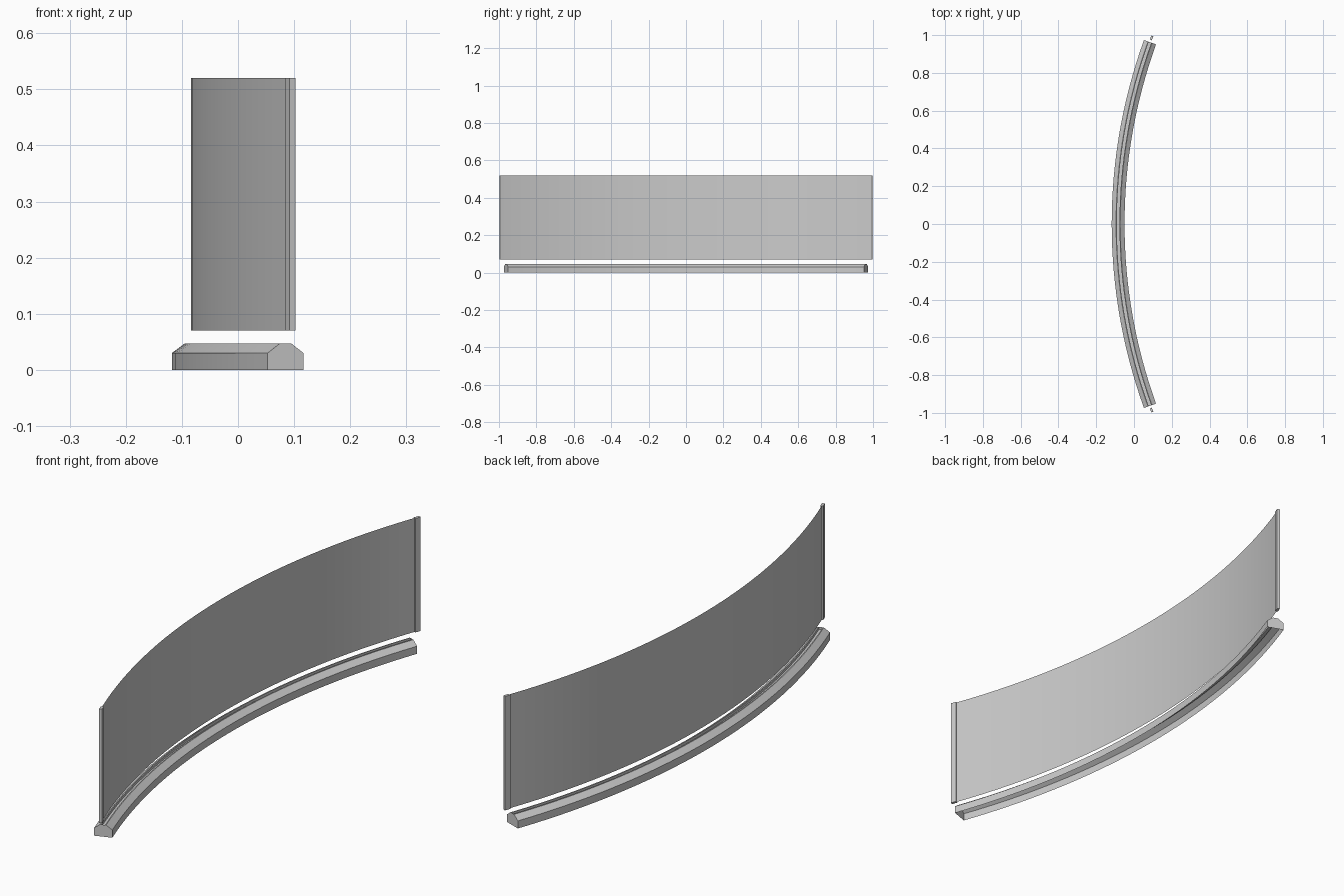
import bpy, bmesh, math

if "Cube" in bpy.data.objects:
    bpy.data.objects.remove(bpy.data.objects["Cube"])

CX = 2.745          # x of the arc centre
RM = 2.829          # radius of the centre line
SEG = 32


def polar(r, a, z):
    return (CX - r * math.cos(a), r * math.sin(a), z)


def make_object(name, bm, smooth=True):
    bmesh.ops.recalc_face_normals(bm, faces=bm.faces)
    me = bpy.data.meshes.new(name)
    bm.to_mesh(me)
    bm.free()
    ob = bpy.data.objects.new(name, me)
    bpy.context.collection.objects.link(ob)
    if smooth:
        bpy.ops.object.select_all(action='DESELECT')
        ob.select_set(True)
        bpy.context.view_layer.objects.active = ob
        bpy.ops.object.shade_smooth_by_angle(angle=math.radians(20))
    return ob


def sweep(bm, profile, half_angle, closed=False):
    """Sweep (radial offset, z) points along the arc; return the rings."""
    rings = []
    for i in range(SEG + 1):
        a = -half_angle + 2 * half_angle * i / SEG
        rings.append([bm.verts.new(polar(RM + o, a, z)) for o, z in profile])
    n = len(profile)
    for r0, r1 in zip(rings, rings[1:]):
        for j in range(n if closed else n - 1):
            k = (j + 1) % n
            bm.faces.new((r0[j], r0[k], r1[k], r1[j]))
    return rings


# Base rail: open underneath, chamfered top with a shallow groove, capped ends
half = [(0.034, 0), (0.034, 0.03), (0.011, 0.047), (0.007, 0.047), (0.007, 0.037)]
profile = half + [(-o, z) for o, z in reversed(half)]
bm = bmesh.new()
rings = sweep(bm, profile, math.asin(0.974 / (RM + 0.034)))
n = len(profile)
for r in (rings[0], rings[-1]):
    bm.faces.new([r[j] for j in (0, 1, 2, 3, n - 4, n - 3, n - 2, n - 1)])
    bm.faces.new([r[j] for j in (3, 4, n - 5, n - 4)])
make_object("base_rail", bm)

# Curved sheet standing just above the rail
Z0, Z1 = 0.07, 0.52
POST_L, POST_T = 0.023, 0.011
end = math.asin(0.998 / (RM + POST_T / 2))
inner = end - POST_L / RM
bm = bmesh.new()
sweep(bm, [(0, Z0), (0, Z1)], inner)
make_object("curved_panel", bm)

# Thin upright posts on both ends of the panel
for side, label in ((-1, "front"), (1, "back")):
    bm = bmesh.new()
    corners = [(a * side, o) for a, o in ((inner, -POST_T / 2), (end, -POST_T / 2),
                                          (end, POST_T / 2), (inner, POST_T / 2))]
    low, high = [[bm.verts.new(polar(RM + o, a, z)) for a, o in corners] for z in (Z0, Z1)]
    bm.faces.new(low)
    bm.faces.new(high)
    for j in range(4):
        k = (j + 1) % 4
        bm.faces.new((low[j], low[k], high[k], high[j]))
    make_object(label + "_end_post", bm, smooth=False)
